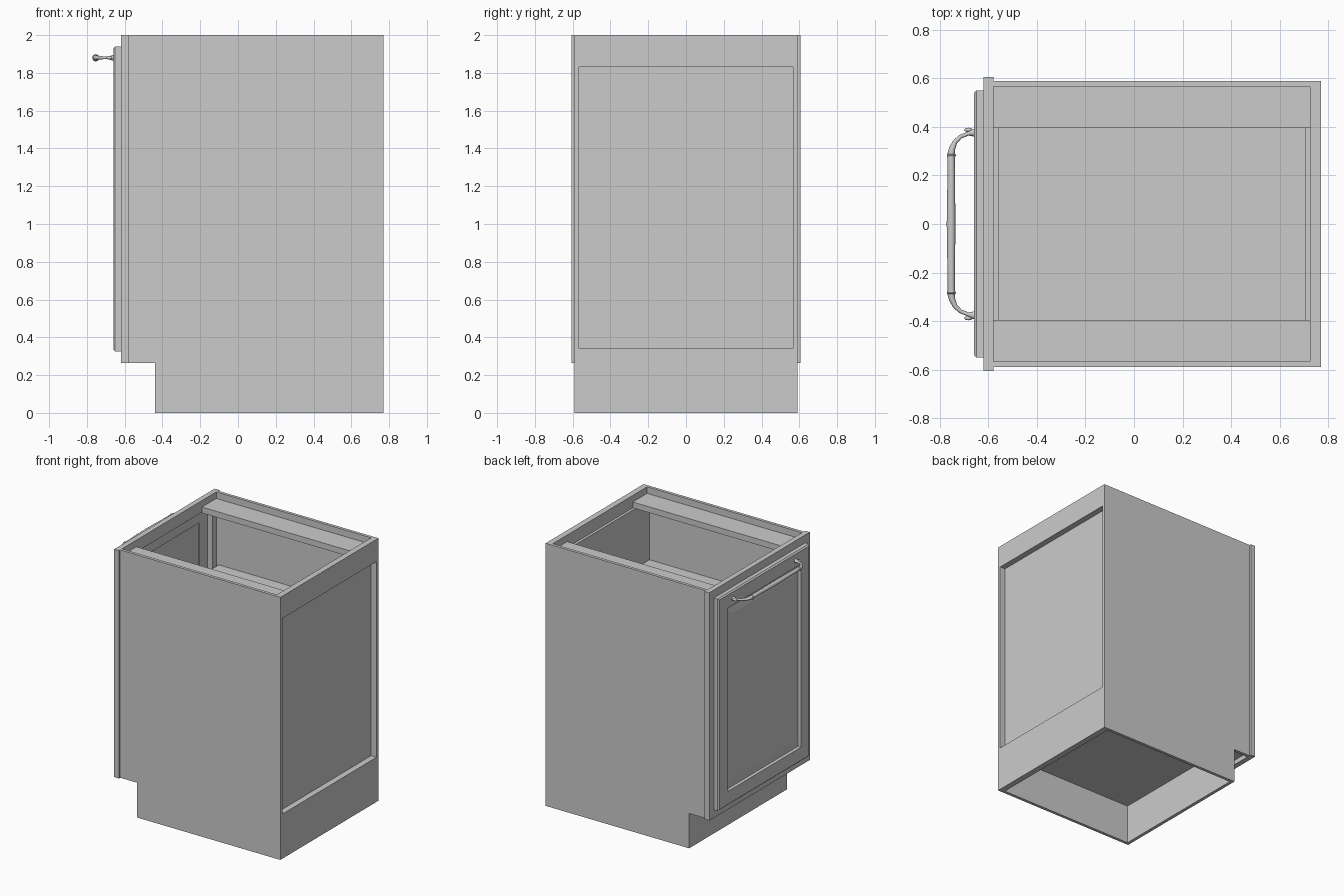
import bpy, bmesh, math
from mathutils import Vector

cube = bpy.data.objects.get("Cube")
if cube:
    bpy.data.objects.remove(cube, do_unlink=True)

# One plain grey finish
grey = bpy.data.materials.new("light_grey")
grey.use_nodes = True
grey.diffuse_color = (0.6, 0.6, 0.6, 1)
grey.node_tree.nodes["Principled BSDF"].inputs["Base Color"].default_value = (0.6, 0.6, 0.6, 1)


def finish(name, bm):
    bmesh.ops.recalc_face_normals(bm, faces=bm.faces)
    mesh = bpy.data.meshes.new(name)
    bm.to_mesh(mesh)
    bm.free()
    obj = bpy.data.objects.new(name, mesh)
    bpy.context.collection.objects.link(obj)
    mesh.materials.append(grey)
    return obj


def add_box(bm, x, y, z):
    """Add a box from (min, max) ranges."""
    verts = bmesh.ops.create_cube(bm, size=1)["verts"]
    for v in verts:
        v.co = Vector([(r[0] + r[1]) / 2 + c * (r[1] - r[0])
                       for r, c in zip((x, y, z), v.co)])


def box(name, x, y, z):
    bm = bmesh.new()
    add_box(bm, x, y, z)
    return finish(name, bm)


SIDE_OUT, SIDE_IN = 0.59, 0.567
FRONT, BACK, PANEL = -0.58, 0.77, 0.725
TOE_X, TOE_Z = -0.44, 0.265

# Side panels with the toe notch, and the top stretchers
for label, s in (("left", 1), ("right", -1)):
    bm = bmesh.new()
    profile = [(FRONT, 2), (BACK, 2), (BACK, 0), (TOE_X, 0), (TOE_X, TOE_Z), (FRONT, TOE_Z)]
    face = bm.faces.new([bm.verts.new((x, s * SIDE_OUT, z)) for x, z in profile])
    ext = bmesh.ops.extrude_face_region(bm, geom=[face])["geom"]
    moved = [g for g in ext if isinstance(g, bmesh.types.BMVert)]
    bmesh.ops.translate(bm, verts=moved, vec=(0, s * (SIDE_IN - SIDE_OUT), 0))
    finish("side_panel_" + label, bm)
    ys = sorted((s * 0.395, s * SIDE_IN))
    box("top_stretcher_" + label, (FRONT, PANEL), ys, (1.905, 1.95))

# Inner boards
inner = (-SIDE_IN, SIDE_IN)
box("back_panel", (0.705, PANEL), inner, (0.30, 1.905))
box("back_top_rail", (PANEL, BACK), inner, (1.83, 2))
box("back_bottom_rail", (PANEL, BACK), inner, (0, 0.34))
box("floor", (FRONT, PANEL), inner, (0.30, 0.34))
box("shelf", (-0.56, 0.705), inner, (1.41, 1.45))
box("toe_board", (TOE_X, TOE_X + 0.025), inner, (0, 0.30))

# Face frame: two stiles and two rails
bm = bmesh.new()
fx = (-0.62, FRONT)
for s in (1, -1):
    add_box(bm, fx, sorted((s * 0.52, s * 0.605)), (TOE_Z, 2))
for z in ((TOE_Z, 0.355), (1.91, 2)):
    add_box(bm, fx, (-0.52, 0.52), z)
finish("face_frame", bm)

# Raised-panel door, shaped by successive insets (width, outward depth)
bm = bmesh.new()
add_box(bm, (-0.65, -0.62), (-0.55, 0.55), (0.325, 1.94))
bm.normal_update()
outer = min(bm.faces, key=lambda f: f.calc_center_median().x)
rear = max(bm.faces, key=lambda f: f.calc_center_median().x)


def inset_chain(face, steps):
    for width, depth in steps:
        bmesh.ops.inset_region(bm, faces=[face], thickness=width, depth=0, use_even_offset=True)
        d = face.normal.copy()
        bmesh.ops.translate(bm, verts=face.verts[:], vec=d * depth)


inset_chain(outer, [(0.010, 0.010), (0.10, 0), (0.006, -0.018),
                    (0.016, 0), (0.045, 0.010)])
inset_chain(rear, [(0.13, 0), (0.002, -0.006)])
finish("door", bm)

# Bow handle: half path mirrored to the other end, (x, y, radius)
HZ = 1.88
half = [(-0.660, 0.376, 0.016), (-0.668, 0.376, 0.014), (-0.685, 0.372, 0.008),
        (-0.715, 0.360, 0.008), (-0.738, 0.338, 0.010), (-0.750, 0.310, 0.013),
        (-0.753, 0.292, 0.015), (-0.753, 0.200, 0.015), (-0.754, 0.100, 0.017)]
path = half + [(-0.754, 0, 0.018)] + [(x, -y, r) for x, y, r in reversed(half)]
curve = bpy.data.curves.new("handle_bar", "CURVE")
curve.dimensions = "3D"
curve.bevel_depth = 1
curve.bevel_resolution = 3
curve.use_fill_caps = True
spline = curve.splines.new("POLY")
spline.points.add(len(path) - 1)
for p, (x, y, r) in zip(spline.points, path):
    p.co = (x, y, HZ, 1)
    p.radius = r
bar = bpy.data.objects.new("handle_bar", curve)
bpy.context.collection.objects.link(bar)
curve.materials.append(grey)


def smooth(obj):
    bpy.ops.object.select_all(action="DESELECT")
    obj.select_set(True)
    bpy.context.view_layer.objects.active = obj
    bpy.ops.object.shade_smooth_by_angle(angle=math.radians(40))


bpy.ops.object.select_all(action="DESELECT")
bar.select_set(True)
bpy.context.view_layer.objects.active = bar
bpy.ops.object.convert(target="MESH")
smooth(bpy.context.view_layer.objects.active)

# Handle collars and small end finials
for label, s in (("left", 1), ("right", -1)):
    bpy.ops.mesh.primitive_torus_add(location=(-0.753, s * 0.283, HZ), rotation=(math.pi / 2, 0, 0),
                                     major_radius=0.013, minor_radius=0.006,
                                     major_segments=16, minor_segments=8)
    collar = bpy.context.object
    collar.name = "handle_collar_" + label
    bpy.ops.mesh.primitive_uv_sphere_add(location=(-0.683, s * 0.388, HZ), segments=12, ring_count=8)
    finial = bpy.context.object
    finial.name = "handle_finial_" + label
    finial.scale = (0.017, 0.009, 0.009)
    for obj in (collar, finial):
        obj.data.materials.append(grey)
        smooth(obj)
